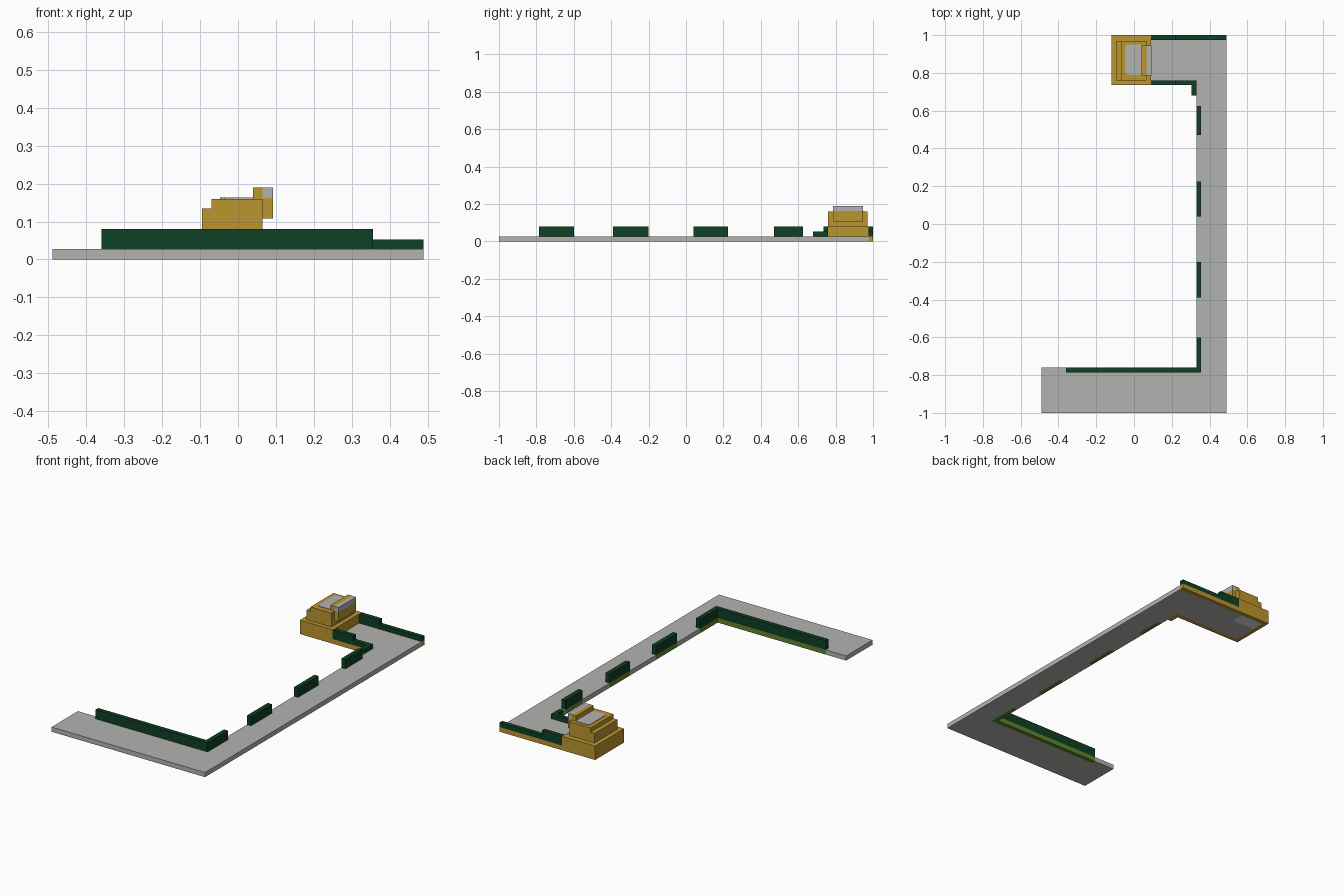
import bpy, bmesh

if "Cube" in bpy.data.objects:
    bpy.data.objects.remove(bpy.data.objects["Cube"])


def material(name, rgb):
    m = bpy.data.materials.new(name)
    m.diffuse_color = (*rgb, 1)
    m.use_nodes = True
    m.node_tree.nodes["Principled BSDF"].inputs["Base Color"].default_value = m.diffuse_color
    return m


GREY = material("paving_grey", (0.45, 0.45, 0.435))
PALE = material("pale_grey", (0.75, 0.75, 0.75))
GOLD = material("ochre_gold", (0.50, 0.30, 0.028))
HEDGE = material("hedge_green", (0.005, 0.050, 0.018))
GRASS = material("grass_green", (0.12, 0.23, 0.025))


def prism(name, pts, z0, z1, mat):
    """Extrude a flat outline from z0 to z1."""
    bm = bmesh.new()
    f = bm.faces.new([bm.verts.new((x, y, z0)) for x, y in pts])
    top = bmesh.ops.extrude_face_region(bm, geom=[f])["geom"]
    for v in top:
        if isinstance(v, bmesh.types.BMVert):
            v.co.z = z1
    bmesh.ops.recalc_face_normals(bm, faces=bm.faces)
    me = bpy.data.meshes.new(name)
    bm.to_mesh(me)
    bm.free()
    me.materials.append(mat)
    ob = bpy.data.objects.new(name, me)
    bpy.context.collection.objects.link(ob)
    return ob


def box(name, x0, x1, y0, y1, z0, z1, mat):
    return prism(name, [(x0, y0), (x1, y0), (x1, y1), (x0, y1)], z0, z1, mat)


SLAB = 0.027   # paving thickness
TALL = 0.08    # tall hedge top
LOW = 0.053    # low hedge top

# paving: C-shaped outline with notches where the hedges stand
bar_hedges = [(0.47, 0.625), (0.04, 0.225), (-0.39, -0.20)]
outline = [(-0.49, -1), (0.49, -1), (0.49, 0.975), (0.05, 0.975), (0.05, 0.90),
           (-0.095, 0.90), (-0.095, 0.76), (0.33, 0.76)]
for y0, y1 in bar_hedges:
    outline += [(0.33, y1), (0.356, y1), (0.356, y0), (0.33, y0)]
corner = [(0.33, -0.60), (0.356, -0.60), (0.356, -0.785), (-0.36, -0.785), (-0.36, -0.76)]
outline += corner + [(-0.49, -0.76)]
prism("paving", outline, 0, SLAB, GREY)
box("underside_panel", -0.095, 0.05, 0.90, 0.975, 0, SLAB, PALE)

# hedges on grass strips along the bar and the front arm
for i, (y0, y1) in enumerate(bar_hedges):
    box(f"grass_strip_{i}", 0.33, 0.356, y0, y1, 0, SLAB, GRASS)
    box(f"hedge_{i}", 0.33, 0.356, y0, y1, SLAB, TALL, HEDGE)
corner_outline = corner + [(0.33, -0.76)]
prism("corner_grass_strip", corner_outline, 0, SLAB, GRASS)
prism("corner_hedge", corner_outline, SLAB, TALL, HEDGE)

# gold kerb wrapping the back arm
prism("kerb", [(0.49, 1), (-0.12, 1), (-0.12, 0.735), (0.305, 0.735), (0.305, 0.68),
               (0.33, 0.68), (0.33, 0.76), (-0.095, 0.76), (-0.095, 0.975),
               (0.49, 0.975)], 0, SLAB, GOLD)

# back arm hedges, tall near the building then low
for side, y0, y1 in (("inner", 0.735, 0.76), ("outer", 0.975, 1.0)):
    box(f"{side}_tall_hedge", 0.09, 0.22, y0, y1, SLAB, TALL, HEDGE)
box("outer_low_hedge", 0.22, 0.49, 0.975, 1.0, SLAB, LOW, HEDGE)
prism("inner_low_hedge", [(0.22, 0.735), (0.305, 0.735), (0.305, 0.68), (0.33, 0.68),
                          (0.33, 0.76), (0.22, 0.76)], SLAB, LOW, HEDGE)

# stepped building
box("building_base", -0.12, 0.09, 0.735, 1.0, SLAB, TALL, GOLD)
box("building_step", -0.095, -0.07, 0.76, 0.97, TALL, 0.135, GOLD)
box("building_body", -0.07, 0.065, 0.76, 0.97, TALL, 0.16, GOLD)
prism("roof_panel", [(-0.035, 0.79), (0.04, 0.79), (0.04, 0.95), (-0.035, 0.95),
                     (-0.047, 0.938), (-0.047, 0.802)], 0.16, 0.163, GREY)
box("parapet", 0.04, 0.065, 0.785, 0.945, 0.16, 0.19, GOLD)
box("sign_lower", 0.065, 0.092, 0.785, 0.945, 0.108, 0.162, GOLD)
box("sign_upper", 0.065, 0.092, 0.785, 0.945, 0.162, 0.19, GREY)
